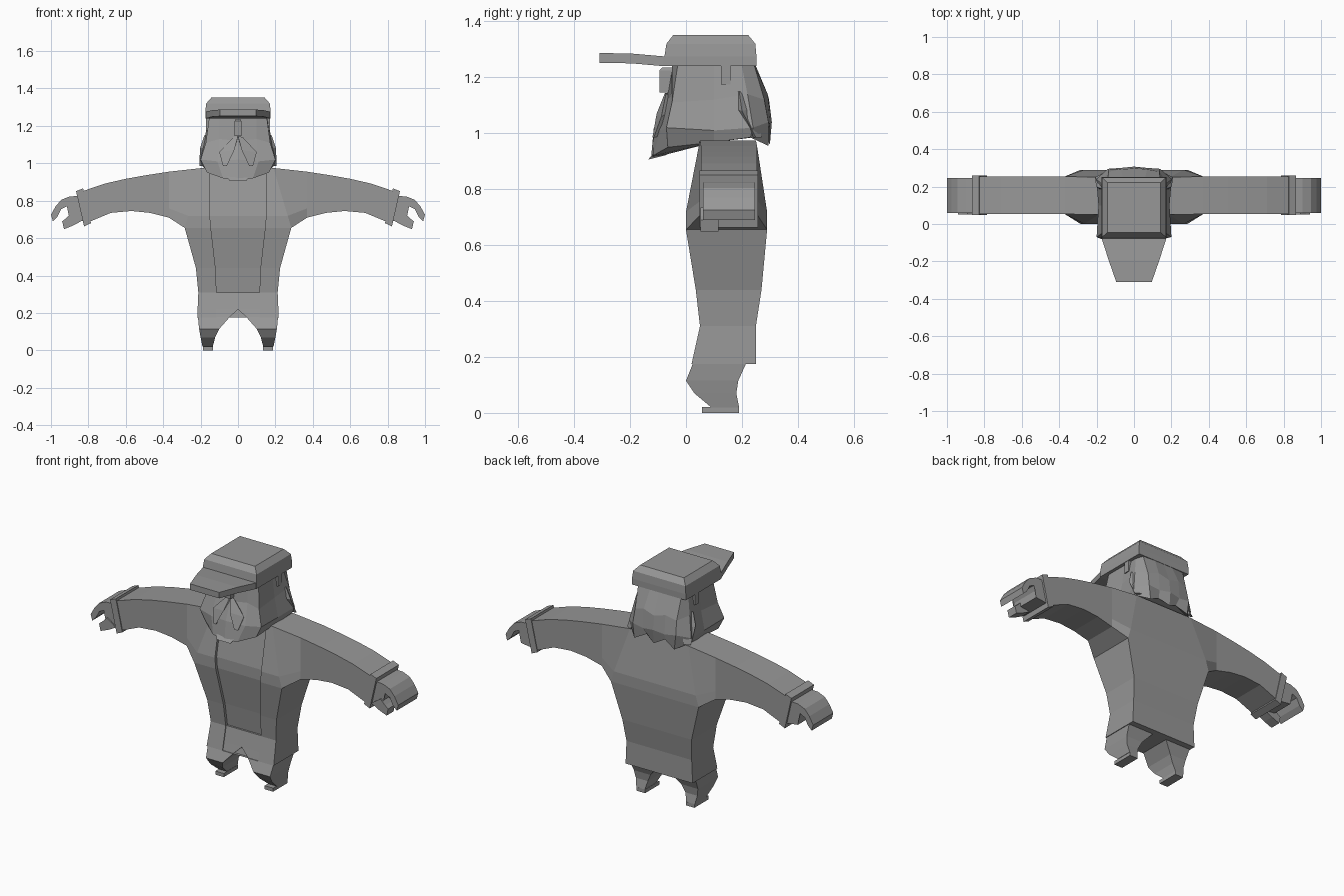
import bpy, bmesh

grey = bpy.data.materials.new("dark_grey")
grey.diffuse_color = (.31, .31, .31, 1)


def finish(name, bm, mirror=False):
    bmesh.ops.recalc_face_normals(bm, faces=bm.faces)
    mesh = bpy.data.meshes.new(name)
    bm.to_mesh(mesh)
    bm.free()
    mesh.materials.append(grey)
    ob = bpy.data.objects.new(name, mesh)
    bpy.context.collection.objects.link(ob)
    if mirror:
        ob.modifiers.new("Mirror", "MIRROR").use_mirror_merge = False
    return ob


def loft(name, rings, mirror=False):
    """Skin a stack of equal-length rings and cap both ends."""
    bm = bmesh.new()
    rows = [[bm.verts.new(p) for p in r] for r in rings]
    n = len(rows[0])
    for a, b in zip(rows, rows[1:]):
        for i in range(n):
            j = (i + 1) % n
            bm.faces.new((a[i], a[j], b[j], b[i]))
    for end in (rows[0], rows[-1]):
        f = bm.faces.new(end)
        bmesh.ops.triangulate(bm, faces=[f])
    return finish(name, bm, mirror)


def rect(x0, x1, y0, y1, z):
    return [(x0, y0, z), (x1, y0, z), (x1, y1, z), (x0, y1, z)]


def prism(name, profile, y0, y1, mirror=False):
    """Extrude an xz profile along y."""
    return loft(name, [[(x, y, z) for x, z in profile] for y in (y0, y1)], mirror)


# Coat body with a recessed open front: half width, opening, front, back, height
coat = [(.218, .115, .02, .25, .175), (.212, .115, .05, .25, .31),
        (.225, .12, .035, .27, .44), (.285, .145, 0, .29, .655),
        (.266, .15, 0, .29, .719), (.19, .15, .05, .25, .975)]
loft("coat_body", [[(-w, f, z), (-i, f, z), (-i, f + .016, z), (i, f + .016, z),
                    (i, f, z), (w, f, z), (w, b, z), (-w, b, z)]
                   for w, i, f, b, z in coat])

# Sleeves: bottom and top point of each section, then depth below and at the top
arm = (.053, .254)
sleeve = [((.285, .655), (.19, .975), (0, .29), (.05, .25)),
          ((.37, .71), (.37, .955), arm, arm), ((.47, .735), (.50, .935), arm, arm),
          ((.57, .745), (.60, .917), arm, arm), ((.68, .735), (.71, .892), arm, arm),
          ((.80, .685), (.84, .848), arm, arm)]
rings = []
for b, t, (f0, k0), (f1, k1) in sleeve:
    m = (b[0] + .2 * (t[0] - b[0]), b[1] + .2 * (t[1] - b[1]))
    rings.append([(b[0], f0, b[1]), (b[0], k0, b[1]), (m[0], k0, m[1]),
                  (t[0], k1, t[1]), (t[0], f1, t[1]), (m[0], f0, m[1])])
loft("sleeve", rings, True)
prism("cuff", [(.828, .866), (.866, .851), (.823, .663), (.786, .68)], .048, .258, True)

# Hands: curled fingers and a narrow thumb
prism("hand", [(.85, .825), (.90, .823), (.945, .805), (.975, .77), (1.0, .725),
               (.99, .69), (.965, .715), (.945, .755), (.915, .77), (.90, .745),
               (.90, .70), (.82, .69)], .06, .247, True)
prism("thumb", [(.83, .695), (.89, .735), (.92, .705), (.94, .69), (.93, .648), (.88, .668)],
      .052, .116, True)

# Legs and feet
legs = [(0, .205, .055, .22, .31), (0, .208, .035, .22, .22), (.045, .214, .025, .215, .177),
        (.10, .208, 0, .187, .115), (.122, .2, .03, .18, .07), (.135, .19, .09, .19, .02)]
loft("leg", [rect(*r) for r in legs], True)
loft("foot", [rect(.133, .188, .058, .19, z) for z in (0, .021)], True)

# Head with hair and beard: columns from front centre round to back centre
cols = [[(0, -.05, 1.24), (0, -.07, 1.12), (0, -.115, 1.02), (0, -.125, .91)],
        [(.10, -.05, 1.24), (.10, -.055, 1.13), (.11, -.09, 1.01), (.08, -.118, .92)],
        [(.155, -.03, 1.24), (.172, -.05, 1.11), (.2, -.07, 1.02), (.165, -.065, .95)],
        [(.155, .1, 1.24), (.168, .1, 1.12), (.19, .1, 1.01), (.175, .1, .968)],
        [(.155, .2, 1.24), (.178, .22, 1.14), (.202, .24, 1.02), (.19, .23, .985)],
        [(.14, .245, 1.24), (.135, .28, 1.12), (.14, .295, 1.04), (.13, .295, .955)],
        [(.06, .25, 1.24), (.07, .292, 1.14), (.07, .3, 1.03), (.06, .28, .99)],
        [(0, .25, 1.24), (0, .297, 1.12), (0, .307, 1.04), (0, .3, .96)]]
loft("head", [[c[k] for c in cols] + [(-c[k][0], *c[k][1:]) for c in cols[-2:0:-1]]
              for k in range(4)])

# Beard tip, moustache, side locks, ears and nose
loft("beard_tip", [[(-.07, -.1, .95), (.07, -.1, .95), (.06, -.06, .95), (-.06, -.06, .95)],
                   [(-.045, -.135, .906), (.045, -.135, .906), (.05, -.07, .922), (-.05, -.07, .922)]])
loft("moustache", [[(0, -.075, 1.145), (.025, -.072, 1.14), (0, -.05, 1.14)],
                   [(.02, -.105, 1.07), (.10, -.088, 1.06), (.05, -.05, 1.08)],
                   [(.06, -.12, .985), (.08, -.115, .985), (.07, -.07, .99)]], True)
loft("hair_lock", [[(.16, .18, 1.15), (.18, .19, 1.15), (.16, .205, 1.15)],
                   [(.16, .17, 1.09), (.203, .2, 1.08), (.16, .25, 1.09)],
                   [(.17, .235, .985), (.207, .25, .985), (.17, .27, .985)]], True)
loft("ear", [rect(.13, .172, .125, .16, z) for z in (1.175, 1.245)], True)
loft("nose", [rect(-.018, .018, -.095, -.04, 1.145), rect(-.018, .018, -.095, -.04, 1.225),
              rect(-.012, .012, -.085, -.04, 1.236)])

# Cap crown and visor
cap = [(.175, -.077, .252, 1.24), (.175, -.077, .252, 1.275),
       (.17, -.07, .248, 1.32), (.142, -.045, .222, 1.352)]
loft("cap_crown", [rect(-w, w, f, b, z) for w, f, b, z in cap])
visor = [(.172, -.06, 1.24, 1.273), (.172, -.08, 1.24, 1.275),
         (.135, -.195, 1.25, 1.285), (.095, -.31, 1.252, 1.287)]
loft("cap_visor", [[(-w, y, lo), (w, y, lo), (w, y, hi), (-w, y, hi)] for w, y, lo, hi in visor])
